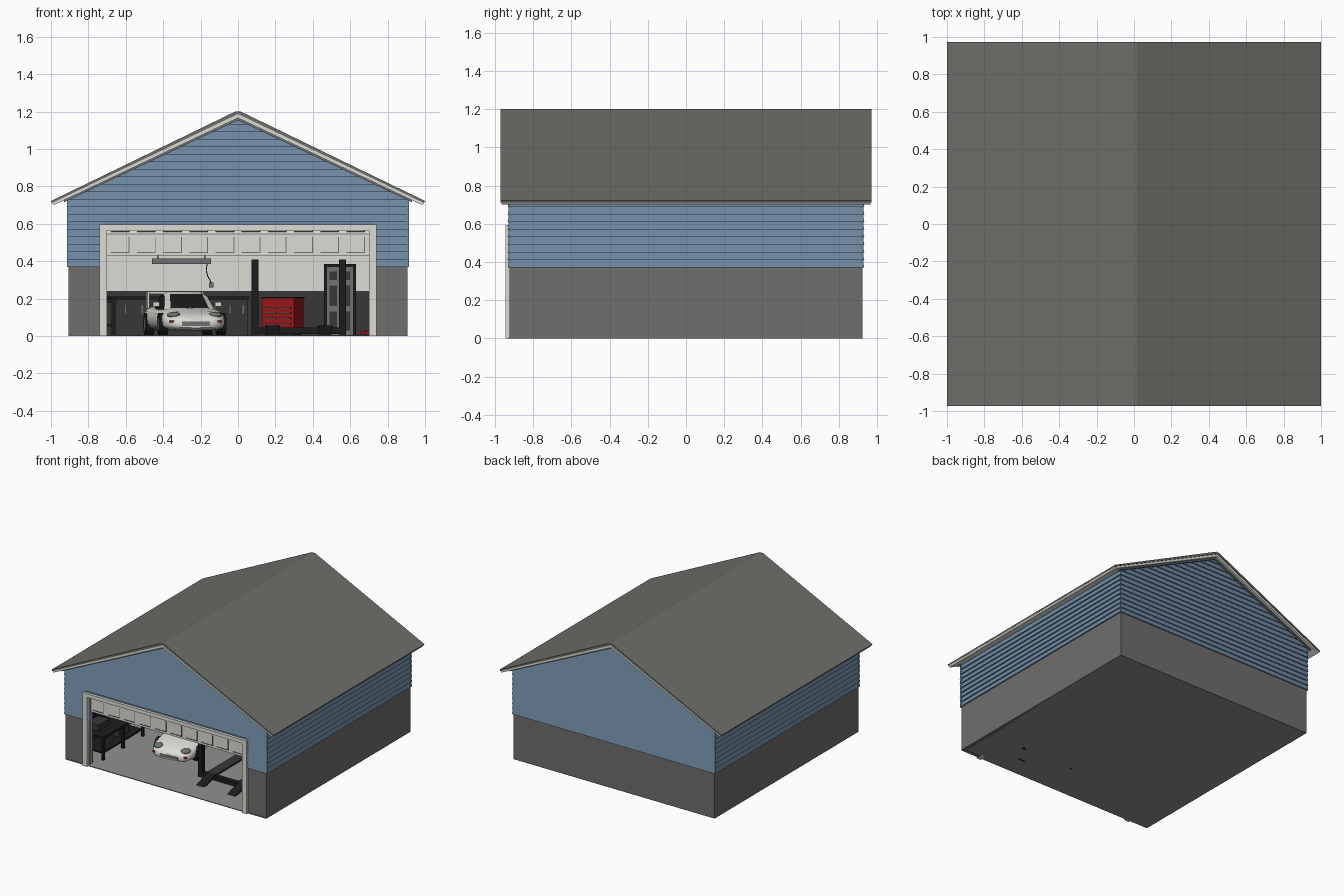
import bpy, bmesh, math
from mathutils import Matrix, Vector

if "Cube" in bpy.data.objects:
    bpy.data.objects.remove(bpy.data.objects["Cube"])


def material(name, rgb):
    m = bpy.data.materials.new(name)
    m.diffuse_color = (*rgb, 1)
    m.use_nodes = True
    m.node_tree.nodes["Principled BSDF"].inputs["Base Color"].default_value = m.diffuse_color
    return m


BLUE = material("siding blue", (0.155, 0.25, 0.36))
STONE = material("base grey", (0.16, 0.157, 0.15))
ROOF = material("roof grey", (0.155, 0.155, 0.14))
WHITE = material("trim white", (0.72, 0.72, 0.67))
DARK = material("charcoal", (0.038, 0.038, 0.04))
BLACK = material("black metal", (0.012, 0.012, 0.013))
RED = material("tool red", (0.33, 0.008, 0.01))
FLOOR = material("concrete", (0.28, 0.28, 0.275))
GREY = material("mid grey", (0.17, 0.17, 0.17))


def finish(name, bm, mats, matrix=None, smooth=None):
    bmesh.ops.recalc_face_normals(bm, faces=bm.faces[:])
    me = bpy.data.meshes.new(name)
    bm.to_mesh(me)
    bm.free()
    for m in (mats if isinstance(mats, list) else [mats]):
        me.materials.append(m)
    ob = bpy.data.objects.new(name, me)
    bpy.context.collection.objects.link(ob)
    if matrix:
        ob.matrix_world = matrix
    if smooth:
        bpy.ops.object.select_all(action='DESELECT')
        ob.select_set(True)
        bpy.context.view_layer.objects.active = ob
        bpy.ops.object.shade_smooth_by_angle(angle=math.radians(smooth))
    return ob


def block(bm, low, high):
    """Solid between two matching rings of points."""
    a = [bm.verts.new(p) for p in low]
    b = [bm.verts.new(p) for p in high]
    n = len(a)
    bm.faces.new(a)
    bm.faces.new(b)
    for i in range(n):
        bm.faces.new((a[i], a[(i + 1) % n], b[(i + 1) % n], b[i]))


def boxes(name, mat, items, matrix=None):
    """One object from boxes (x0, x1, y0, y1, z0, z1)."""
    bm = bmesh.new()
    for x0, x1, y0, y1, z0, z1 in items:
        r = [(x0, y0), (x1, y0), (x1, y1), (x0, y1)]
        block(bm, [(x, y, z0) for x, y in r], [(x, y, z1) for x, y in r])
    return finish(name, bm, mat, matrix)


def mirrored(items):
    return items + [(-b, -a, *r) for a, b, *r in items]


def prism(name, mat, pts, y0, y1):
    bm = bmesh.new()
    block(bm, [(x, y0, z) for x, z in pts], [(x, y1, z) for x, z in pts])
    return finish(name, bm, mat)


def loft(bm, rings):
    vs = [[bm.verts.new(p) for p in r] for r in rings]
    n = len(rings[0])
    bm.faces.new(vs[0])
    bm.faces.new(vs[-1])
    return [[bm.faces.new((a[i], a[(i + 1) % n], b[(i + 1) % n], b[i])) for i in range(n)]
            for a, b in zip(vs, vs[1:])]


# --- Shell: floor, base walls, upper walls ---
SL, PEAK = 0.4726, 1.165
boxes("floor_slab", FLOOR, [(-0.9, 0.9, -0.93, 0.92, 0, 0.006)])
boxes("base_walls", STONE, mirrored([(0.87, 0.905, -0.925, 0.925, 0, 0.37), (0.70, 0.87, -0.925, -0.89, 0, 0.37)])
      + [(-0.87, 0.87, 0.89, 0.925, 0, 0.37)])
boxes("upper_side_walls", BLUE, mirrored([(0.87, 0.903, -0.923, 0.923, 0.37, 0.735)]))
gable = [(0.903, 0.735), (0, PEAK), (-0.903, 0.735)]
prism("back_gable_wall", BLUE, [(-0.903, 0.37), (0.903, 0.37)] + gable, 0.89, 0.923)
prism("front_gable_wall", BLUE, [(-0.903, 0.37), (-0.7, 0.37), (-0.7, 0.575), (0.7, 0.575), (0.7, 0.37), (0.903, 0.37)]
      + gable, -0.923, -0.89)

# --- Lap siding boards, thicker at the lower edge ---
STEP = 0.04


def half(z):
    return max(0.0005, min(0.914, (PEAK - z) / SL))


bm = bmesh.new()
for i in range(20):
    z0 = 0.37 + i * STEP
    if z0 > PEAK - 0.01:
        break
    z1 = min(z0 + STEP, PEAK)
    for s in (-1, 1):
        w0, w1 = half(z0), half(z1)
        spans = [((-w0, w0), (-w1, w1))]
        if s < 0 and z0 < 0.575:
            spans = [((0.72, w0), (0.72, w1)), ((-w0, -0.72), (-w1, -0.72))]
        for (a, b), (c, d) in spans:
            block(bm, [(a, s * 0.92, z0), (b, s * 0.92, z0), (b, s * 0.934, z0), (a, s * 0.934, z0)],
                  [(c, s * 0.92, z1), (d, s * 0.92, z1), (d, s * 0.925, z1), (c, s * 0.925, z1)])
        if z0 < 0.72:
            t = min(z1, 0.735)
            block(bm, [(s * x, y, z0) for x, y in ((0.9, -0.93), (0.915, -0.93), (0.915, 0.93), (0.9, 0.93))],
                  [(s * x, y, t) for x, y in ((0.9, -0.93), (0.905, -0.93), (0.905, 0.93), (0.9, 0.93))])
finish("lap_siding", bm, BLUE)

# --- Roof with fascia and rake trim ---
prism("roof", ROOF, [(-1, 0.722), (-0.015, 1.2), (0.015, 1.2), (1, 0.722), (0.995, 0.711), (0, 1.187), (-0.995, 0.711)],
      -0.972, 0.972)
prism("roof_fascia", WHITE, [(-0.995, 0.712), (0, 1.188), (0.995, 0.712), (0.985, 0.70), (0, 1.166), (-0.985, 0.70)],
      -0.966, 0.966)
for s in (-1, 1):
    prism("rake_trim", GREY, [(-0.93, 0.727), (0, 1.168), (0.93, 0.727), (0.93, 0.716), (0, 1.154), (-0.93, 0.716)],
          s * 0.92, s * 0.945)

# --- Door opening trim ---
boxes("door_trim", WHITE, mirrored([(0.70, 0.74, -0.945, -0.885, 0, 0.595)]) + [(-0.74, 0.74, -0.945, -0.885, 0.565, 0.595)])

# --- Overhead door: one hanging section, one on the bend, three overhead ---
spots = [(-0.895, 0.43, 0), (-0.89, 0.545, 45), (-0.80, 0.63, 90), (-0.68, 0.63, 90), (-0.56, 0.63, 90)]
for y, z, ang in spots:
    M = Matrix.Translation((0, y, z)) @ Matrix.Rotation(math.radians(-ang), 4, 'X')
    panels = []
    for k in range(10):
        c = -0.63 + k * 0.14
        panels += [(c - 0.05, c + 0.05, -0.004, 0.002, a, a + 0.005) for a in (0.015, 0.095)]
        panels += [(a, a + 0.005, -0.004, 0.002, 0.015, 0.10) for a in (c - 0.05, c + 0.045)]
    boxes("door_section", WHITE, [(-0.7, 0.7, 0, 0.012, 0, 0.115)], M)
    boxes("door_section_panels", GREY, [p for i, p in enumerate(panels) if i % 4 in (0, 3)], M)
boxes("door_tracks", GREY, mirrored([(0.70, 0.712, -0.885, -0.87, 0, 0.6), (0.70, 0.712, -0.87, 0.1, 0.61, 0.625)]))

# --- Interior lining ---
for name, mat, a, b in (("lower_lining", DARK, 0.006, 0.24), ("upper_lining", WHITE, 0.24, 0.7)):
    boxes(name, mat, mirrored([(0.862, 0.872, -0.885, 0.89, a, b), (0.74, 0.865, -0.892, -0.882, a, b)])
          + [(-0.87, 0.87, 0.88, 0.892, a, b)])
boxes("ceiling", WHITE, [(-0.87, 0.87, -0.89, 0.89, 0.695, 0.705)])

# --- Cabinets along the back wall ---
boxes("cabinets", DARK, [(-0.86, 0.05, 0.72, 0.88, 0, 0.195)])
boxes("cabinet_countertop", BLACK, [(-0.86, 0.06, 0.70, 0.88, 0.195, 0.212)])
boxes("cabinet_handles", GREY, [(x + d, x + d + 0.006, 0.712, 0.72, 0.12, 0.165)
                                for x in (-0.8, -0.64, -0.48, -0.32, -0.16, -0.01) for d in (-0.035, 0.035)])

# --- Workbench by the left wall ---
boxes("workbench", BLACK, [(-0.86, -0.65, -0.80, -0.26, 0.18, 0.2), (-0.85, -0.67, -0.78, -0.28, 0.05, 0.065),
                           (-0.86, -0.85, -0.80, -0.26, 0.2, 0.32)]
      + [(x, x + 0.02, y, y + 0.02, 0, 0.18) for x in (-0.855, -0.675) for y in (-0.795, -0.54, -0.285)])
boxes("bench_boxes", DARK, [(-0.84, -0.74, -0.74, -0.6, 0.2, 0.25), (-0.83, -0.72, -0.5, -0.38, 0.065, 0.13)])

# --- Back wall door ---
boxes("inner_door_frame", BLACK, [(0.46, 0.475, 0.86, 0.885, 0, 0.385), (0.615, 0.63, 0.86, 0.885, 0, 0.385),
                                  (0.46, 0.63, 0.86, 0.885, 0.37, 0.385)])
boxes("inner_door", GREY, [(0.475, 0.615, 0.868, 0.885, 0, 0.37)])
boxes("inner_door_panels", DARK, [(x, x + 0.04, 0.864, 0.87, a, b) for x in (0.49, 0.56)
                                  for a, b in ((0.03, 0.13), (0.16, 0.27), (0.30, 0.345))])

# --- Tool chest, turned slightly ---
M = Matrix.Translation((0.24, 0.68, 0)) @ Matrix.Rotation(math.radians(-25), 4, 'Z')
boxes("tool_chest", RED, [(-0.095, 0.095, -0.06, 0.06, 0.015, 0.205)], M)
boxes("tool_chest_top", BLACK, [(-0.098, 0.098, -0.063, 0.063, 0.2, 0.21), (-0.085, 0.085, -0.05, 0.05, 0, 0.015)], M)
boxes("tool_chest_handles", GREY, [(x, x + 0.065, -0.068, -0.06, z, z + 0.008)
                                   for x in (-0.075, 0.01) for z in (0.06, 0.09, 0.12, 0.145)], M)

# --- Four-post vehicle lift with ramps ---
boxes("lift_posts", BLACK, [(x, x + 0.037, y, y + 0.04, 0, 0.41) for x in (0.073, 0.54) for y in (-0.62, 0.33)])
boxes("lift_crossbeams", BLACK, [(0.1, 0.56, y, y + 0.04, 0.012, 0.045) for y in (-0.62, 0.33)])
boxes("lift_runways", DARK, [(x, x + 0.08, -0.6, 0.37, 0.04, 0.056) for x in (0.145, 0.425)])
bm = bmesh.new()
for x in (0.15, 0.43):
    prof = [(-0.76, 0), (-0.75, 0.008), (-0.6, 0.056), (-0.6, 0.04), (-0.73, 0)]
    block(bm, [(x, y, z) for y, z in prof], [(x + 0.07, y, z) for y, z in prof])
finish("lift_ramps", bm, BLACK)
boxes("floor_jack", RED, [(0.655, 0.71, -0.35, -0.2, 0.008, 0.028), (0.675, 0.69, -0.2, -0.1, 0.02, 0.03)])

# --- Hanging lamp with cable ---
boxes("hanging_lamp", GREY, [(-0.46, -0.145, -0.05, 0.05, 0.385, 0.415)])
boxes("lamp_hangers", BLACK, [(x, x + 0.005, -0.003, 0.003, 0.41, 0.7) for x in (-0.43, -0.18)])
cu = bpy.data.curves.new("lamp_cable", 'CURVE')
cu.dimensions, cu.bevel_depth, cu.bevel_resolution = '3D', 0.003, 1
sp = cu.splines.new('POLY')
path = [(-0.165, 0.39), (-0.17, 0.35), (-0.162, 0.32), (-0.15, 0.30), (-0.143, 0.28)]
sp.points.add(len(path) - 1)
for p, (x, z) in zip(sp.points, path):
    p.co = (x, 0, z, 1)
cu.materials.append(BLACK)
bpy.context.collection.objects.link(bpy.data.objects.new("lamp_cable", cu))
boxes("cable_switch", GREY, [(-0.155, -0.132, -0.01, 0.01, 0.26, 0.285)])

# --- Coupe: lofted body and cabin, parked at a slight angle ---
CAR = Matrix.Translation((-0.285, -0.14, 0.004)) @ Matrix.Rotation(math.radians(8), 4, 'Z')


def oval(y, w, z0, z1, n=20):
    out = []
    for i in range(n):
        c, s = math.cos(math.tau * i / n), math.sin(math.tau * i / n)
        out.append((w * math.copysign(abs(c) ** 0.5, c), y,
                    (z0 + z1) / 2 + (z1 - z0) / 2 * math.copysign(abs(s) ** 0.6, s)))
    return out


bm = bmesh.new()
loft(bm, [oval(*s) for s in ((-0.435, 0.10, 0.04, 0.085), (-0.41, 0.145, 0.03, 0.105), (-0.34, 0.168, 0.025, 0.128),
                             (-0.2, 0.175, 0.025, 0.147), (0, 0.17, 0.025, 0.152), (0.2, 0.176, 0.025, 0.16),
                             (0.35, 0.17, 0.035, 0.16), (0.42, 0.15, 0.045, 0.152), (0.435, 0.12, 0.06, 0.13))])
finish("car_body", bm, WHITE, CAR, 50)
bm = bmesh.new()
rows = loft(bm, [[(-b, y, 0.13), (-t, y, z - 0.014), (-t * 0.75, y, z), (t * 0.75, y, z), (t, y, z - 0.014), (b, y, 0.13)]
                 for y, b, t, z in ((-0.19, 0.14, 0.138, 0.146), (-0.05, 0.15, 0.115, 0.222), (0.04, 0.152, 0.112, 0.235),
                                    (0.14, 0.15, 0.11, 0.228), (0.35, 0.12, 0.1, 0.158))])
for r, row in enumerate(rows):
    for i, f in enumerate(row):
        f.material_index = 1 if i in (0, 4) or (r in (0, 3) and i == 2) else 0
finish("car_cabin", bm, [WHITE, BLACK], CAR, 25)
boxes("car_spoiler", WHITE, [(-0.15, 0.15, 0.36, 0.41, 0.222, 0.234)] + mirrored([(0.14, 0.152, 0.35, 0.41, 0.13, 0.234)]), CAR)
boxes("car_mirrors", WHITE, mirrored([(0.15, 0.185, -0.1, -0.075, 0.155, 0.178)]), CAR)
boxes("car_intake", GREY, [(-0.075, 0.075, -0.439, -0.42, 0.05, 0.074)], CAR)
boxes("car_markers", RED, mirrored([(0.115, 0.14, -0.425, -0.40, 0.068, 0.08), (0.07, 0.14, 0.42, 0.436, 0.105, 0.13)]), CAR)


def round_part(name, mat, matrix, r, depth, segs=24):
    bm = bmesh.new()
    bmesh.ops.create_cone(bm, cap_ends=True, segments=segs, radius1=r, radius2=r, depth=depth)
    finish(name, bm, mat, matrix, 40)


for s in (-1, 1):
    bm = bmesh.new()
    bmesh.ops.create_uvsphere(bm, u_segments=16, v_segments=8, radius=1)
    bmesh.ops.scale(bm, vec=(0.036, 0.04, 0.018), verts=bm.verts[:])
    finish("car_headlight", bm, GREY, CAR @ Matrix.Translation((s * 0.112, -0.374, 0.108)), 60)
    for y in (-0.27, 0.255):
        P = CAR @ Matrix.Translation((s * 0.157, y, 0.06)) @ Matrix.Rotation(math.pi / 2, 4, 'Y')
        round_part("car_tire", BLACK, P, 0.06, 0.046)
        round_part("car_rim", GREY, P, 0.041, 0.05, 16)
